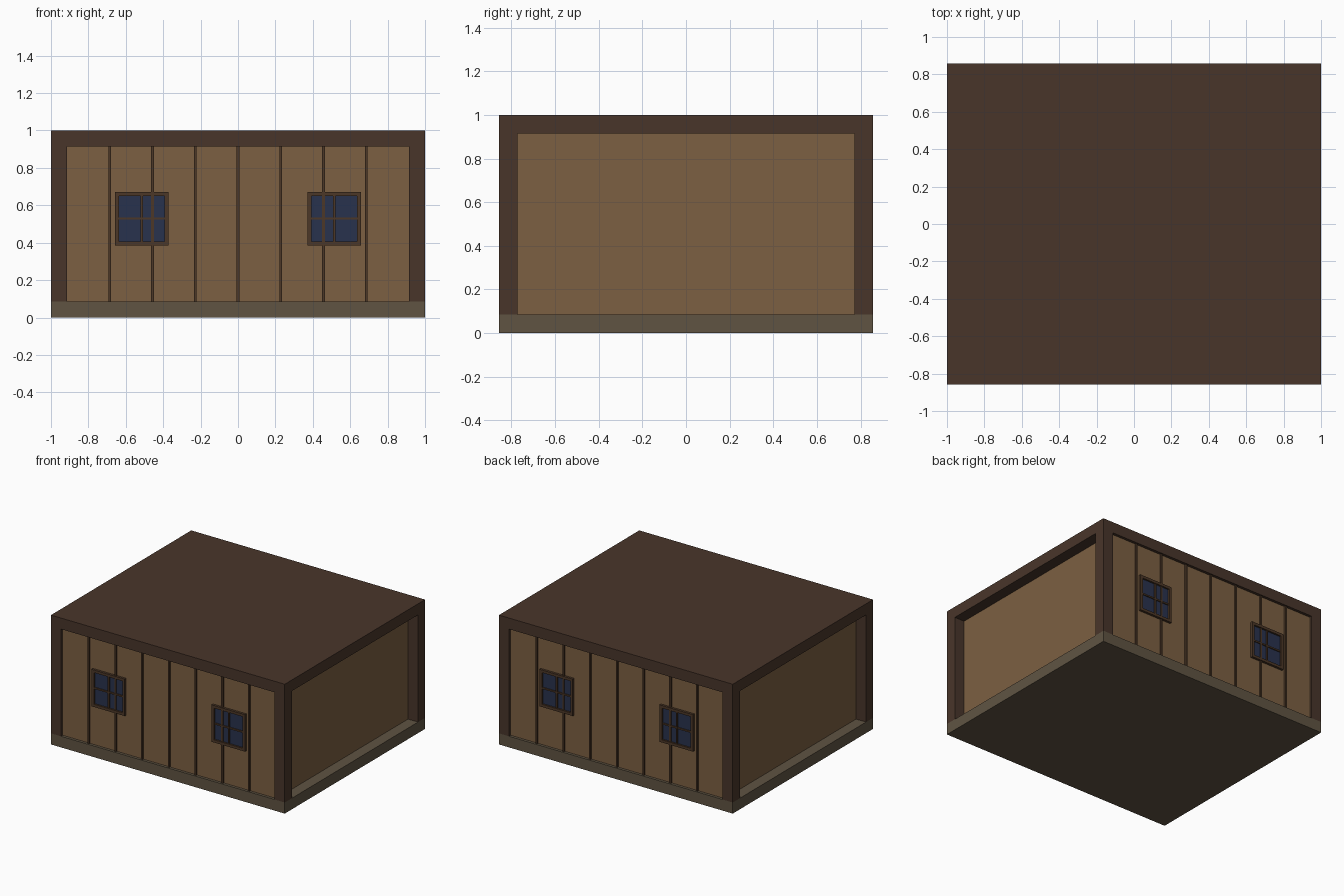
import bpy, bmesh
from mathutils import Matrix, Vector

if "Cube" in bpy.data.objects:
    bpy.data.objects.remove(bpy.data.objects["Cube"])

U = 2 / 140 * 6          # timber thickness, about 0.086
HX, HY, H = 1.0, 0.857, 1.0
WALL = HY - 0.021        # front and back wall plane


def material(name, rgb):
    m = bpy.data.materials.new(name)
    m.diffuse_color = (*rgb, 1)
    m.use_nodes = True
    m.node_tree.nodes["Principled BSDF"].inputs["Base Color"].default_value = m.diffuse_color
    return m


timber = material("dark_timber", (0.066, 0.036, 0.023))
plank = material("plank_wood", (0.20, 0.115, 0.054))
stone = material("foundation_stone", (0.115, 0.088, 0.055))
trim = material("trim_wood", (0.072, 0.038, 0.020))
glass = material("window_glass", (0.022, 0.032, 0.075))


def boxes(name, spans, mat):
    """One object from boxes given as (x0, x1, y0, y1, z0, z1)."""
    bm = bmesh.new()
    for x0, x1, y0, y1, z0, z1 in spans:
        centre = Vector((x0 + x1, y0 + y1, z0 + z1)) / 2
        size = (abs(x1 - x0), abs(y1 - y0), abs(z1 - z0), 1)
        bmesh.ops.create_cube(bm, size=1, matrix=Matrix.Translation(centre) @ Matrix.Diagonal(size))
    me = bpy.data.meshes.new(name)
    bm.to_mesh(me)
    bm.free()
    me.materials.append(mat)
    ob = bpy.data.objects.new(name, me)
    bpy.context.collection.objects.link(ob)
    return ob


# Base slab, roof slab and the wall block between them
boxes("foundation", [(-HX, HX, -HY, HY, 0, U)], stone)
boxes("roof_slab", [(-HX, HX, -HY, HY, H - U, H)], timber)
boxes("walls", [(-HX + U, HX - U, -WALL, WALL, U, H - U)], plank)

# Corner posts
for sx, xn in ((-1, "left"), (1, "right")):
    for sy, yn in ((-1, "front"), (1, "back")):
        boxes(f"{yn}_{xn}_post",
              [(sx * HX, sx * (HX - U), sy * HY, sy * (HY - U), U, H - U)], timber)

# Plank seams and windows on the front and back
S, F, Z = 0.143, 0.021, 0.529    # window half size, frame width, centre height
for sy, side in ((-1, "front"), (1, "back")):
    def y(depth):
        return sy * (WALL + depth)

    boxes(f"{side}_plank_seams",
          [(i * 0.2286 - 0.007, i * 0.2286 + 0.007, y(-0.01), y(0.012), U, H - U)
           for i in range(-3, 4)], trim)
    for cx, where in ((-0.514, "left"), (0.514, "right")):
        boxes(f"{side}_{where}_window_pane",
              [(cx - S + F, cx + S - F, y(-0.01), y(0.005), Z - S + F, Z + S - F)], glass)
        boxes(f"{side}_{where}_window_frame", [
            (cx - S, cx - S + F, y(-0.01), y(0.018), Z - S, Z + S),
            (cx + S - F, cx + S, y(-0.01), y(0.018), Z - S, Z + S),
            (cx - S + F, cx + S - F, y(-0.01), y(0.018), Z + S - F, Z + S),
            (cx - S + F, cx + S - F, y(-0.01), y(0.018), Z - S, Z - S + F),
            (cx - 0.006, cx + 0.006, y(-0.01), y(0.014), Z - S + F, Z + S - F),
            (cx - S + F, cx + S - F, y(-0.01), y(0.013), Z - 0.006, Z + 0.006)], trim)
